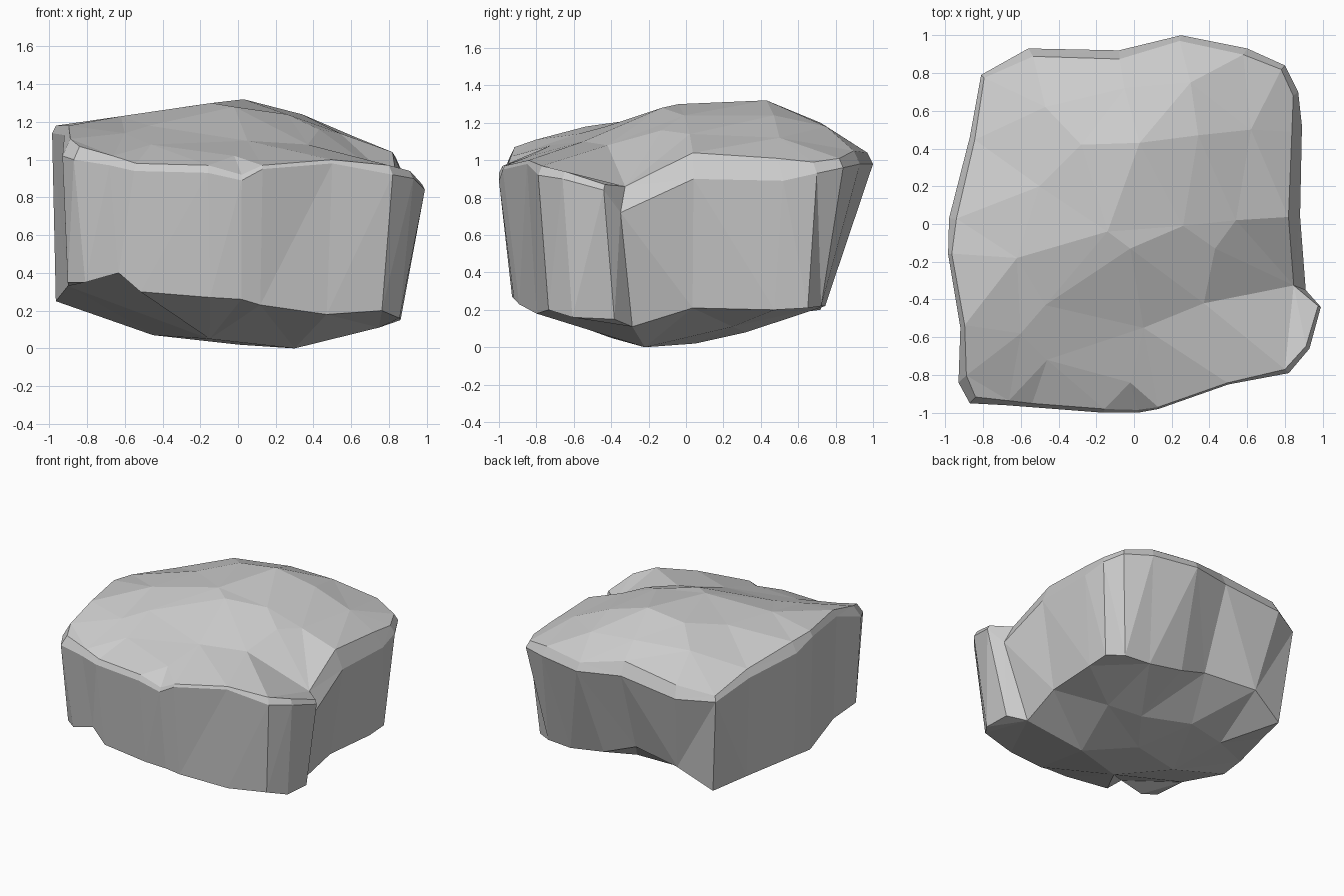
import bpy, bmesh
from mathutils import Vector
from mathutils.geometry import delaunay_2d_cdt

# Outline columns, counter-clockwise from front left:
# x, y, shoulder height, bevel rise above it, inward scale at the foot, foot height
columns = [
    (-.93, -.84, 1.02, .09, .97, .35), (-.87, -.95, 1.0, .07, .93, .35),
    (-.68, -.96, .97, .05, .93, .40), (-.55, -.97, .94, .04, .94, .30),
    (-.16, -1.0, .93, .04, .93, .27),
    (.02, -1.0, .89, .03, .92, .26), (.13, -.98, .95, .02, .91, .23),
    (.50, -.85, .98, .02, .94, .18), (.82, -.79, .92, .05, .93, .20),
    (.93, -.66, .90, .04, .92, .16), (.99, -.44, .84, .03, .87, .15),
    (.91, -.35, .72, .14, .82, .11), (.88, .04, .90, .14, .88, .21),
    (.89, .52, .89, .12, .91, .20), (.87, .70, .93, .06, .93, .21),
    (.80, .84, .96, .05, .86, .22), (.60, .93, .98, .07, .80, .22),
    (.25, 1.0, .98, .06, .75, .27), (-.08, .92, 1.0, .10, .77, .36),
    (-.56, .93, .95, .09, .84, .34), (-.81, .79, .94, .04, .91, .20),
    (-.87, .46, 1.02, .06, .95, .23), (-.98, .03, 1.08, .08, .98, .27),
    (-.985, -.16, 1.14, .04, .98, .25), (-.92, -.55, 1.13, .05, .98, .33),
]
# Facet corners across the crown and the underside
crown = [
    (-.46, -.72, 1.08), (-.02, -.84, 1.02), (-.60, -.58, 1.14), (-.47, -.43, 1.18),
    (-.02, -.13, 1.28), (-.14, -.04, 1.30), (.05, -.55, 1.10), (.37, -.42, 1.08),
    (.26, -.01, 1.24), (.43, -.13, 1.16), (.54, .02, 1.14), (-.28, .42, 1.28),
    (.03, .43, 1.32), (.34, .47, 1.24), (-.47, .62, 1.19), (-.50, .20, 1.24),
    (.30, .75, 1.18), (-.05, .72, 1.20), (.62, .50, 1.12), (-.62, -.18, 1.23),
]
underside = [
    (.30, -.22, 0), (0, .05, .02), (-.45, -.10, .07), (.20, .32, .08),
    (-.20, .40, .13), (-.15, -.40, .05), (.45, .25, .11), (-.55, .30, .15),
]

bm = bmesh.new()


def cap(ring, inner):
    """Close a ring with triangular facets through the inner points."""
    verts = ring + [bm.verts.new(p) for p in inner]
    n = len(ring)
    edges = [(i, (i + 1) % n) for i in range(n)]
    res = delaunay_2d_cdt([Vector(v.co[:2]) for v in verts], edges, [], 1, 1e-5)
    for tri in res[2]:
        bm.faces.new([verts[res[3][i][0]] for i in tri])


# Foot, shoulder and crown-edge rings
foot = [bm.verts.new((x * k, y * k, zb)) for x, y, z, b, k, zb in columns]
shoulder = [bm.verts.new((x, y, z)) for x, y, z, b, k, zb in columns]
brow = [bm.verts.new((x * (1 - b / 2), y * (1 - b / 2), z + b))
        for x, y, z, b, k, zb in columns]

# Steep sides and bevelled shoulder
sides = []
for low, high in ((foot, shoulder), (shoulder, brow)):
    for i in range(len(low)):
        j = (i + 1) % len(low)
        sides.append(bm.faces.new((low[i], low[j], high[j], high[i])))
bmesh.ops.triangulate(bm, faces=sides)

cap(brow, crown)
cap(foot, underside)
bmesh.ops.recalc_face_normals(bm, faces=bm.faces)

mesh = bpy.data.meshes.new("rock")
bm.to_mesh(mesh)
bm.free()
rock = bpy.data.objects.new("rock", mesh)
bpy.context.collection.objects.link(rock)
